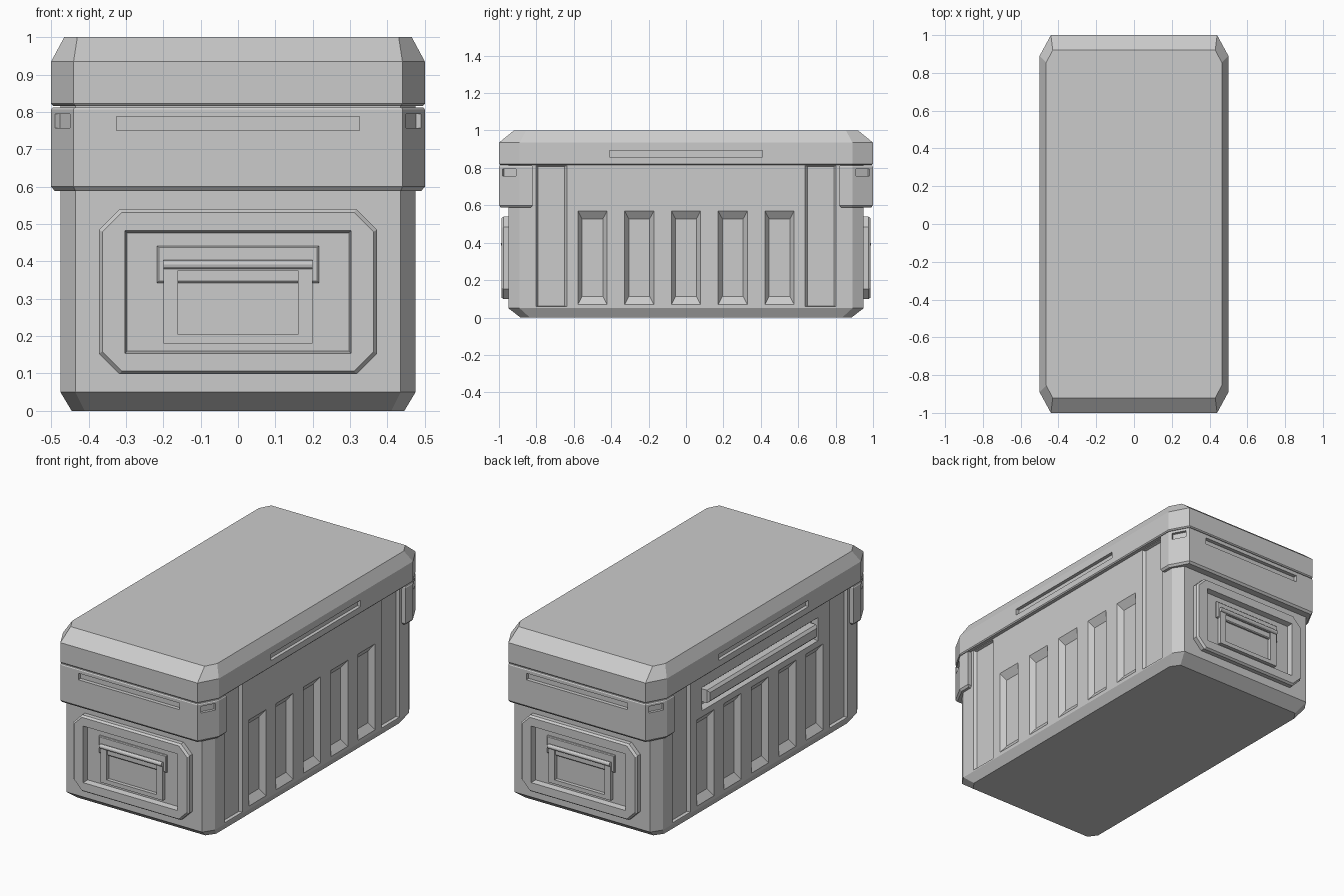
import bpy, bmesh, math
from mathutils import Vector, Matrix

cube = bpy.data.objects.get("Cube")
if cube:
    bpy.data.objects.remove(cube)

grey = bpy.data.materials.new("plain_grey")
grey.use_nodes = True
grey.diffuse_color = (0.6, 0.6, 0.6, 1)
grey.node_tree.nodes["Principled BSDF"].inputs["Base Color"].default_value = (0.6, 0.6, 0.6, 1)


def loft(bm, loops):
    """Closed solid through matching loops of points."""
    rings = [[bm.verts.new(p) for p in loop] for loop in loops]
    n = len(rings[0])
    faces = [bm.faces.new(rings[0]), bm.faces.new(rings[-1])]
    for a, b in zip(rings, rings[1:]):
        for i in range(n):
            j = (i + 1) % n
            faces.append(bm.faces.new((a[i], a[j], b[j], b[i])))
    bmesh.ops.recalc_face_normals(bm, faces=faces)


def finish(name, bm):
    mesh = bpy.data.meshes.new(name)
    bm.to_mesh(mesh)
    bm.free()
    mesh.materials.append(grey)
    obj = bpy.data.objects.new(name, mesh)
    bpy.context.scene.collection.objects.link(obj)
    return obj


def carve(obj, bm):
    """Cut the solids in bm out of obj."""
    cutter = finish("cutter", bm)
    mod = obj.modifiers.new("recesses", 'BOOLEAN')
    mod.operation = 'DIFFERENCE'
    mod.solver = 'EXACT'
    mod.object = cutter
    bpy.context.view_layer.update()
    result = bpy.data.meshes.new_from_object(
        obj.evaluated_get(bpy.context.evaluated_depsgraph_get()))
    obj.modifiers.clear()
    obj.data = result
    bpy.data.objects.remove(cutter)


def octagon(hx, hy, cx, cy, z):
    quarter = [(hx, hy - cy), (hx - cx, hy)]
    pts = quarter + [(-x, y) for x, y in reversed(quarter)]
    return [(x, y, z) for x, y in pts + [(-x, -y) for x, y in pts]]


def face_loop(normal, dist, u, hw, z0, z1, c=0):
    """Rectangle or cut-corner loop on a vertical plane facing normal."""
    n = Vector(normal).normalized()
    side = Vector((0, 0, 1)).cross(n)
    if c:
        pts = [(-hw + c, z0), (hw - c, z0), (hw, z0 + c), (hw, z1 - c),
               (hw - c, z1), (-hw + c, z1), (-hw, z1 - c), (-hw, z0 + c)]
    else:
        pts = [(-hw, z0), (hw, z0), (hw, z1), (-hw, z1)]
    return [n * dist + side * (u + a) + Vector((0, 0, z)) for a, z in pts]


def recess(bm, normal, surface, depth, u, hw, z0, z1, taper=0.0, ztaper=None):
    """Tapered cutter sunk into a vertical surface."""
    zt = taper if ztaper is None else ztaper
    loft(bm, [face_loop(normal, surface + 0.008, u, hw, z0, z1),
              face_loop(normal, surface, u, hw, z0, z1),
              face_loop(normal, surface - depth, u, hw - taper, z0 + zt, z1 - zt)])


# Main body with chamfered foot
bm = bmesh.new()
loft(bm, [octagon(0.445, 0.885, 0.035, 0.05, 0), octagon(0.475, 0.95, 0.04, 0.06, 0.05),
          octagon(0.475, 0.95, 0.04, 0.06, 0.83)])
body = finish("body", bm)

# Side pockets, upright grooves and the latch recess
cuts = bmesh.new()
for s in (-1, 1):
    side = (s, 0, 0)
    for i in range(-2, 3):
        recess(cuts, side, 0.475, 0.03, i * 0.25, 0.078, 0.07, 0.57, 0.022, 0.042)
    for u in (-0.72, 0.72):
        recess(cuts, side, 0.475, 0.016, u, 0.083, 0.058, 0.812, 0.012, 0.004)
recess(cuts, (-1, 0, 0), 0.475, 0.03, 0, 0.53, 0.605, 0.74, 0.015)
carve(body, cuts)

# Long latch bar on one side
bm = bmesh.new()
loft(bm, [face_loop((-1, 0, 0), 0.44, 0, 0.5, 0.64, 0.715),
          face_loop((-1, 0, 0), 0.485, 0, 0.5, 0.64, 0.715),
          face_loop((-1, 0, 0), 0.497, 0, 0.49, 0.652, 0.7)])
finish("side_latch_bar", bm)

# Lid with sloping rim and side slots
bm = bmesh.new()
loft(bm, [octagon(0.495, 0.995, 0.06, 0.11, 0.816), octagon(0.5, 1, 0.06, 0.11, 0.822),
          octagon(0.5, 1, 0.06, 0.11, 0.935), octagon(0.465, 0.92, 0.035, 0.065, 1)])
lid = finish("lid", bm)
cuts = bmesh.new()
for s in (-1, 1):
    recess(cuts, (s, 0, 0), 0.5, 0.02, 0, 0.41, 0.857, 0.894)
carve(lid, cuts)


def collar_loop(s, d, z):
    half = [(0.5 - d, 0.82 + d), (0.5 - d, 0.89 - d / 2), (0.44 - d / 2, 1 - d)]
    pts = half + [(-x, y) for x, y in reversed(half)]
    return [(x, s * y, z) for x, y in pts]


for s, end in ((-1, "front"), (1, "back")):
    n = (0, s, 0)

    # Collar wrapping the end, with a long slot and corner notches
    bm = bmesh.new()
    loft(bm, [collar_loop(s, 0.01, 0.588), collar_loop(s, 0, 0.6),
              collar_loop(s, 0, 0.806), collar_loop(s, 0.004, 0.812)])
    collar = finish(end + "_collar", bm)
    cuts = bmesh.new()
    recess(cuts, n, 1, 0.022, 0, 0.325, 0.75, 0.788)
    for t in (-1, 1):
        corner = Vector((t * 0.11, s * 0.06, 0)).normalized()
        middle = Vector((t * 0.47, s * 0.945, 0))
        along = Vector((0, 0, 1)).cross(corner).dot(middle)
        recess(cuts, corner, corner.dot(middle), 0.016, along, 0.042, 0.757, 0.795)
    carve(collar, cuts)

    # Raised cut-corner panel with a sunken middle
    bm = bmesh.new()
    loft(bm, [face_loop(n, 0.93, 0, 0.372, 0.098, 0.54, 0.055),
              face_loop(n, 0.975, 0, 0.372, 0.098, 0.54, 0.055),
              face_loop(n, 0.987, 0, 0.363, 0.107, 0.531, 0.052)])
    panel = finish(end + "_panel", bm)
    cuts = bmesh.new()
    recess(cuts, n, 0.987, 0.032, 0, 0.303, 0.154, 0.482, 0.006)
    carve(panel, cuts)

    # Handle mount
    bm = bmesh.new()
    loft(bm, [face_loop(n, 0.945, 0, 0.217, 0.342, 0.441),
              face_loop(n, 0.964, 0, 0.217, 0.342, 0.441),
              face_loop(n, 0.968, 0, 0.212, 0.347, 0.437)])
    finish(end + "_handle_mount", bm)

    # Handle frame with open middle
    bm = bmesh.new()
    loft(bm, [face_loop(n, 0.95, 0, 0.2, 0.18, 0.4),
              face_loop(n, 0.976, 0, 0.2, 0.18, 0.4)])
    handle = finish(end + "_handle", bm)
    cuts = bmesh.new()
    recess(cuts, n, 0.976, 0.04, 0, 0.16, 0.204, 0.376)
    carve(handle, cuts)

    # Hinge rod
    bm = bmesh.new()
    bmesh.ops.create_cone(
        bm, cap_ends=True, segments=12, radius1=0.012, radius2=0.012, depth=0.4,
        matrix=Matrix.Translation((0, s * 0.978, 0.391)) @ Matrix.Rotation(math.pi / 2, 4, 'Y'))
    finish(end + "_hinge_rod", bm)
